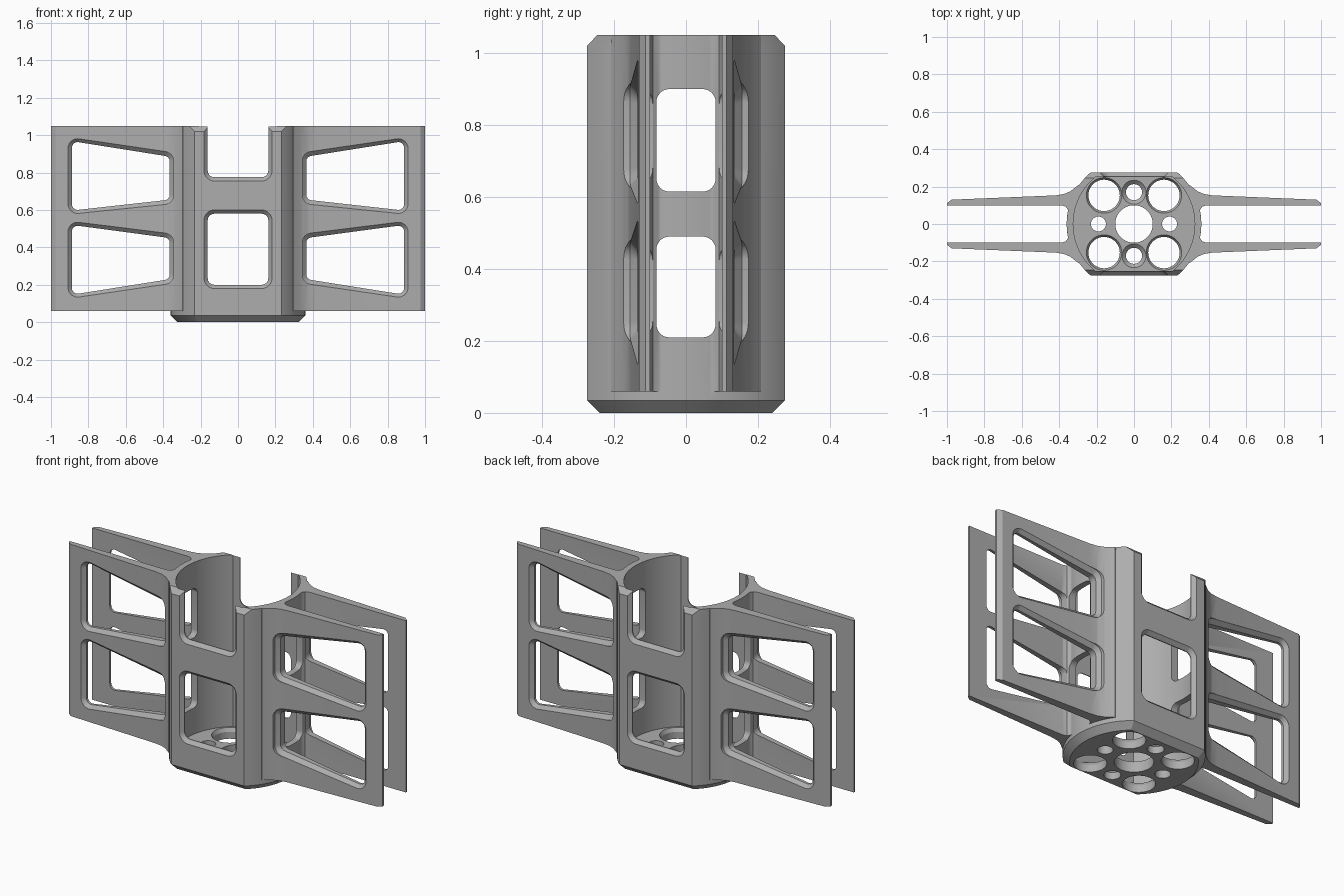
import bpy, bmesh, math
from mathutils import Vector

if "Cube" in bpy.data.objects:
    bpy.data.objects.remove(bpy.data.objects["Cube"], do_unlink=True)

grey = bpy.data.materials.new("plain grey")
grey.use_nodes = True
colour = (0.42, 0.42, 0.42, 1)
grey.diffuse_color = colour
grey.node_tree.nodes["Principled BSDF"].inputs["Base Color"].default_value = colour

HEIGHT, FLOOR, RADIUS, FLAT = 1.05, 0.06, 0.36, 0.275


def loft(name, rings):
    """Closed solid through rings of equal point count."""
    bm = bmesh.new()
    loops = [[bm.verts.new(p) for p in ring] for ring in rings]
    n = len(loops[0])
    for a, b in zip(loops, loops[1:]):
        for i in range(n):
            j = (i + 1) % n
            bm.faces.new((a[i], a[j], b[j], b[i]))
    bm.faces.new(loops[0][::-1])
    bm.faces.new(loops[-1])
    bmesh.ops.recalc_face_normals(bm, faces=bm.faces)
    mesh = bpy.data.meshes.new(name)
    bm.to_mesh(mesh)
    bm.free()
    mesh.materials.append(grey)
    obj = bpy.data.objects.new(name, mesh)
    bpy.context.collection.objects.link(obj)
    return obj


def combine(target, tool, operation):
    tool.hide_render = True
    mod = target.modifiers.new(operation.lower(), "BOOLEAN")
    mod.operation, mod.solver, mod.object = operation, "EXACT", tool
    bpy.context.view_layer.objects.active = target
    bpy.ops.object.modifier_apply(modifier=mod.name)
    bpy.data.objects.remove(tool, do_unlink=True)


def at_z(points, z):
    return [(x, y, z) for x, y in points]


def circle(cx, cy, r, n=40):
    return [(cx + r * math.cos(i * math.tau / n), cy + r * math.sin(i * math.tau / n))
            for i in range(n)]


def flatted_circle(r, flat, n=28):
    """Circle with its front and back sliced off."""
    a = math.asin(flat / r)
    arc = [(r * math.cos(t), r * math.sin(t))
           for t in (-a + 2 * a * i / n for i in range(n + 1))]
    return arc + [(-x, -y) for x, y in arc]


def rounded(corners, r, seg=6):
    """Polygon with filleted corners."""
    pts, n = [], len(corners)
    for i in range(n):
        p = Vector(corners[i])
        a = (Vector(corners[i - 1]) - p).normalized()
        b = (Vector(corners[(i + 1) % n]) - p).normalized()
        half = a.angle(b) / 2
        t = r / math.tan(half)
        c = p + (a + b).normalized() * (r / math.sin(half))
        u, v = p + a * t - c, p + b * t - c
        pts += [c + u.lerp(v, k / seg).normalized() * r for k in range(seg + 1)]
    return pts


def opening(x0, x1, near, far, r, grow=0.0):
    """Rounded four-sided opening; near and far are its (low, high) at x0 and x1."""
    g = grow
    return rounded([(x0 - g, near[0] - g), (x1 + g, far[0] - g),
                    (x1 + g, far[1] + g), (x0 - g, near[1] + g)], r + g)


def chamfered_cutter(name, small, big, face, depth=0.02):
    """Cuts through front and back walls, widening at both outer faces."""
    def ring(pts, y, side):
        return [(x, side * y(x), z) for x, z in pts]
    outside = lambda x: 0.35
    inside = lambda x: face(x) - depth
    steps = [(big, outside), (big, face), (small, inside)]
    return loft(name, [ring(p, f, -1) for p, f in steps] +
                [ring(p, f, 1) for p, f in steps[::-1]])


# Central sleeve: bevelled foot all round, bevelled top on the flats
full = flatted_circle(RADIUS, FLAT)
frame = loft("fin_can", [
    at_z(flatted_circle(RADIUS - 0.035, FLAT - 0.035), 0),
    at_z(full, 0.035),
    at_z(full, HEIGHT - 0.03),
    at_z(flatted_circle(RADIUS, FLAT - 0.028), HEIGHT)])

# Four fins with filleted roots
fin_plan = [(1, 0.1), (1, 0.112), (0.975, 0.13), (0.42, 0.153), (0.375, 0.16),
            (0.34, 0.175), (0.298, 0.208), (0.25, 0.2), (0.25, 0.06), (0.352, 0.06),
            (0.354, 0.076), (0.364, 0.092), (0.385, 0.1)]
for sx in (-1, 1):
    for sy in (-1, 1):
        plan = [(sx * x, sy * y) for x, y in fin_plan]
        combine(frame, loft("fin", [at_z(plan, FLOOR), at_z(plan, HEIGHT)]), "UNION")

# Hollow interior
bore = flatted_circle(0.325, 0.25)
combine(frame, loft("bore", [at_z(bore, FLOOR), at_z(bore, 1.3)]), "DIFFERENCE")

# Open slot and window through the front and back
for low, high in ((0.2, 0.58), (0.775, 1.3)):
    small, big = (opening(-0.162, 0.162, (low, high), (low, high), 0.035, g)
                  for g in (0, 0.02))
    combine(frame, chamfered_cutter("front_window", small, big, lambda x: FLAT),
            "DIFFERENCE")

# Tapered windows through the fins
for sx in (-1, 1):
    for near, far in (((0.23, 0.45), (0.147, 0.52)), ((0.655, 0.885), (0.597, 0.968))):
        small, big = ([(sx * x, z) for x, z in opening(0.365, 0.888, near, far, 0.03, g)]
                      for g in (0, 0.021))
        combine(frame, chamfered_cutter(
            "fin_window", small, big,
            lambda x: 0.13 + (0.975 - abs(x)) * 0.041), "DIFFERENCE")

# Windows through the sleeve sides, between the fins
for low, high in ((0.21, 0.49), (0.615, 0.9)):
    pts = opening(-0.082, 0.082, (low, high), (low, high), 0.035)
    combine(frame, loft("side_window", [[(x, y, z) for y, z in pts] for x in (-0.6, 0.6)]),
            "DIFFERENCE")

# Floor holes: (x, y, radius, countersink radius)
holes = [(0, 0, 0.1, 0.1)]
for s in (-1, 1):
    holes += [(s * 0.19, 0, 0.04, 0.04), (0, s * 0.17, 0.043, 0.064)]
    holes += [(s * 0.16, t * 0.153, 0.084, 0.095) for t in (-1, 1)]
for x, y, r, top in holes:
    combine(frame, loft("floor_hole", [
        at_z(circle(x, y, r), -0.1), at_z(circle(x, y, r), 0.04),
        at_z(circle(x, y, top), FLOOR), at_z(circle(x, y, top), 0.08)]), "DIFFERENCE")

# Smooth curved walls, keep edges crisp
bpy.ops.object.select_all(action="DESELECT")
frame.select_set(True)
bpy.context.view_layer.objects.active = frame
bpy.ops.object.shade_smooth_by_angle(angle=math.radians(25))
